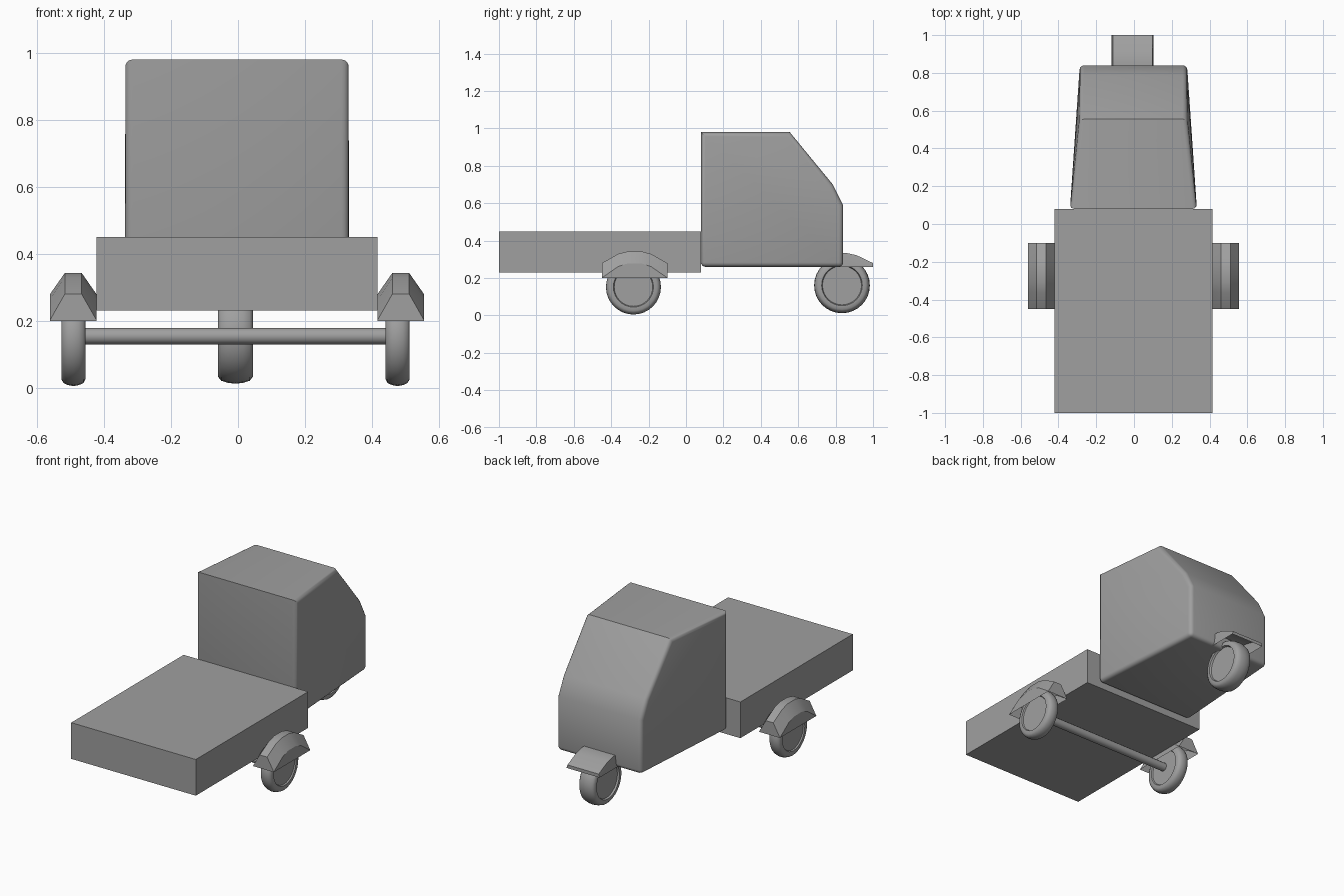
import bpy
import bmesh
from math import sin, cos, tau, radians

cube = bpy.data.objects.get("Cube")
if cube:
    bpy.data.objects.remove(cube, do_unlink=True)

grey = bpy.data.materials.new("plain grey")
grey.use_nodes = True
colour = (0.35, 0.35, 0.35, 1)
grey.diffuse_color = colour
grey.node_tree.nodes["Principled BSDF"].inputs["Base Color"].default_value = colour

MID = -0.003      # centre line of the body
AXLE_MID = -0.0075


def finish(name, bm, smooth=None):
    bmesh.ops.recalc_face_normals(bm, faces=bm.faces)
    mesh = bpy.data.meshes.new(name)
    bm.to_mesh(mesh)
    bm.free()
    mesh.materials.append(grey)
    obj = bpy.data.objects.new(name, mesh)
    bpy.context.collection.objects.link(obj)
    if smooth:
        bpy.ops.object.select_all(action='DESELECT')
        obj.select_set(True)
        bpy.context.view_layer.objects.active = obj
        bpy.ops.object.shade_smooth_by_angle(angle=radians(smooth))
    return obj


def loft(rings, closed=True):
    """Skin a list of equal-length rings and cap both ends."""
    bm = bmesh.new()
    loops = [[bm.verts.new(p) for p in ring] for ring in rings]
    n = len(loops[0])
    for a, b in zip(loops, loops[1:]):
        for i in range(n if closed else n - 1):
            j = (i + 1) % n
            bm.faces.new((a[i], a[j], b[j], b[i]))
    caps = [bm.faces.new(loops[0]), bm.faces.new(loops[-1])]
    return bm, caps


def lathe(name, profile, x, y, z, sides, smooth):
    """Turn (offset, radius) pairs about an axle along x."""
    rings = [[(x + o, y + r * cos(tau * i / sides), z + r * sin(tau * i / sides))
              for i in range(sides)] for o, r in profile]
    finish(name, loft(rings)[0], smooth)


def wheel(name, x, y, z, half, radius):
    side = [(0.8, 0.70), (1, 0.73), (1, 0.86), (0.82, 0.94), (0.45, 0.98)]
    profile = [(-o, r) for o, r in side] + [(0, 1)] + [(o, r) for o, r in reversed(side)]
    lathe(name, [(o * half, r * radius) for o, r in profile], x, y, z, 32, 40)


def fender(name, x, y, half, crown, length, base, end, top):
    """Arched cover with sloping shoulders and skirts, open underneath."""
    rings = []
    for t, rise in ((-1, 0), (-0.5, 0.76), (-0.2, 0.97), (0.2, 0.97), (0.5, 0.76), (1, 0)):
        h = end + (top - end) * rise
        edge = base + (end - base) * rise + 0.001
        outline = [(-half, base), (-half, edge), (-crown, h),
                   (crown, h), (half, edge), (half, base)]
        rings.append([(x + px, y + t * length, pz) for px, pz in outline])
    finish(name, loft(rings, closed=False)[0], 25)


# Cargo bed
bm = bmesh.new()
bmesh.ops.create_cube(bm, size=1)
for v in bm.verts:
    v.co = (MID + v.co.x * 0.838, -0.46 + v.co.y * 1.08, 0.34 + v.co.z * 0.22)
finish("cargo_bed", bm)

# Cab: side outline as (y, z, half width), narrowing towards the nose
outline = [(0.08, 0.26, 0.336), (0.08, 0.98, 0.336), (0.555, 0.98, 0.284),
           (0.785, 0.70, 0.284), (0.84, 0.59, 0.284), (0.84, 0.26, 0.284)]
bm, caps = loft([[(MID + s * w, y, z) for y, z, w in outline] for s in (-1, 1)])
rounded = {e for f in caps for e in f.edges}
rounded |= {e for e in bm.edges if all(v.co.z < 0.3 for v in e.verts)}
bmesh.ops.bevel(bm, geom=list(rounded), offset=0.024, segments=4,
                profile=0.5, affect='EDGES', clamp_overlap=True)
finish("cab", bm, 35)

# Rear axle, wheels and fenders
lathe("rear_axle", [(-0.45, 0.025), (0.45, 0.025)], AXLE_MID, -0.281, 0.154, 12, 35)
for side, s in (("right", -1), ("left", 1)):
    wheel(side + "_rear_wheel", AXLE_MID + s * 0.484, -0.281, 0.152, 0.036, 0.147)
    fender(side + "_rear_fender", MID + s * 0.489, -0.275, 0.07, 0.025,
           0.175, 0.20, 0.28, 0.345)

# Front wheel and fender
wheel("front_wheel", AXLE_MID, 0.834, 0.161, 0.052, 0.149)
fender("front_fender", AXLE_MID, 0.825, 0.111, 0.105, 0.175, 0.26, 0.28, 0.335)
